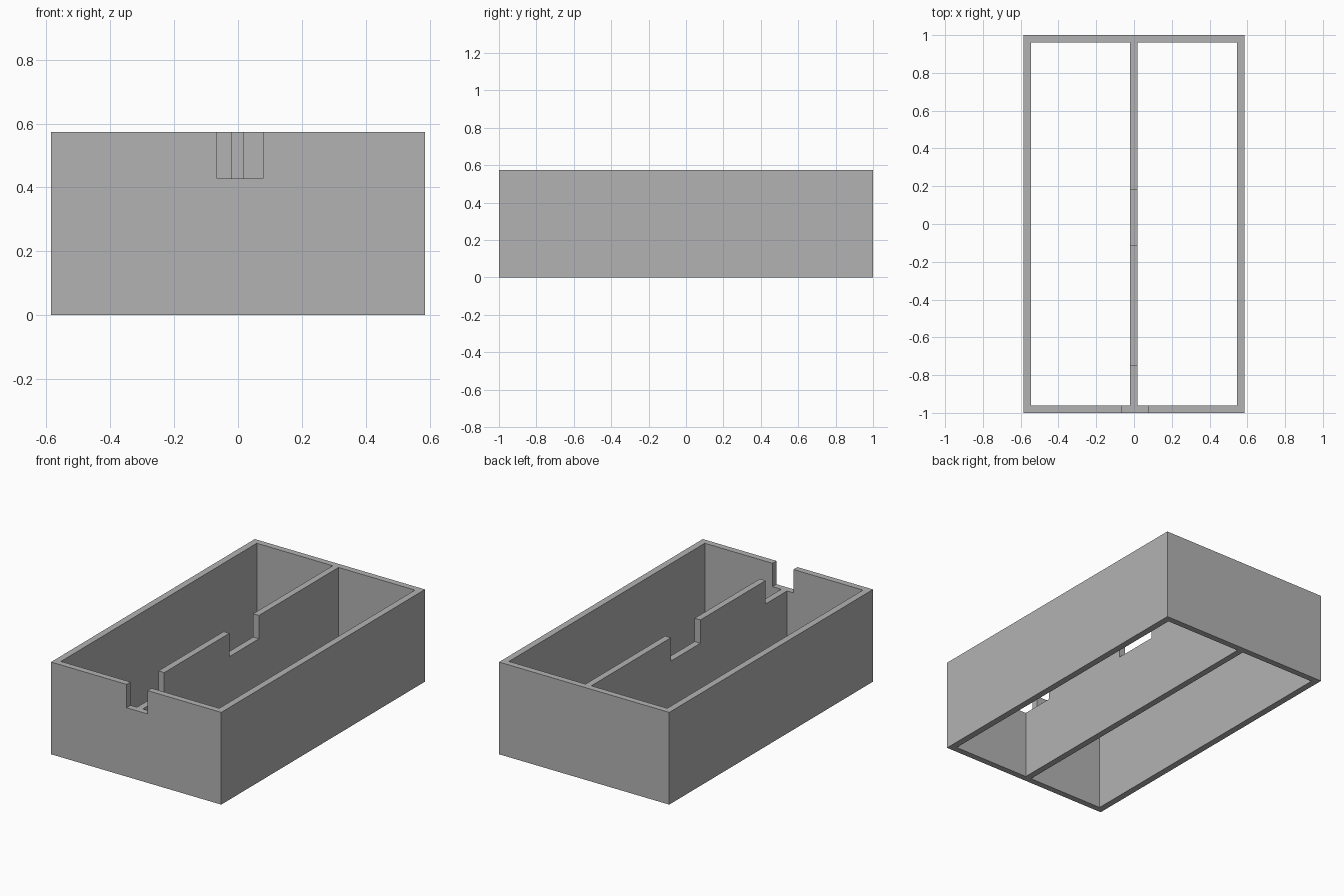
import bpy

cube = bpy.data.objects.get("Cube")
if cube:
    bpy.data.objects.remove(cube, do_unlink=True)

HALF_X, HALF_Y, HEIGHT = 0.585, 1.0, 0.573
INNER_X, INNER_Y = 0.544, 0.961
DIV_LEFT, DIV_RIGHT = 0.018, -0.022
NOTCH_Z = 0.428
OVER = 0.1  # how far cutters reach past the surfaces

grey = bpy.data.materials.new("plain grey")
grey.use_nodes = True
colour = (0.45, 0.45, 0.45, 1)
grey.diffuse_color = colour
grey.node_tree.nodes["Principled BSDF"].inputs["Base Color"].default_value = colour


def box(name, low, high):
    """Axis-aligned box between two corners."""
    bpy.ops.mesh.primitive_cube_add(size=1)
    ob = bpy.context.object
    ob.name = ob.data.name = name
    for v in ob.data.vertices:
        v.co = [lo if c < 0 else hi for c, lo, hi in zip(v.co, low, high)]
    ob.data.materials.append(grey)
    return ob


# Solid block that becomes the open divided frame
tray = box("divided_tray", (-HALF_X, -HALF_Y, 0), (HALF_X, HALF_Y, HEIGHT))


def cut(name, x, y, z_low):
    """Remove a box, open at the top, from the tray."""
    cutter = box(name, (x[0], y[0], z_low), (x[1], y[1], HEIGHT + OVER))
    cutter.hide_render = True
    mod = tray.modifiers.new(name, 'BOOLEAN')
    mod.operation = 'DIFFERENCE'
    mod.solver = 'EXACT'
    mod.object = cutter
    bpy.context.view_layer.objects.active = tray
    bpy.ops.object.modifier_apply(modifier=mod.name)
    bpy.data.objects.remove(cutter, do_unlink=True)


# Two compartments, open above and below, leaving the thin divider
cut("right_compartment", (-INNER_X, DIV_RIGHT), (-INNER_Y, INNER_Y), -OVER)
cut("left_compartment", (DIV_LEFT, INNER_X), (-INNER_Y, INNER_Y), -OVER)

# Notch in the front wall, then the gaps along the divider
cut("front_notch", (-0.066, 0.078), (-HALF_Y - OVER, -INNER_Y + 0.02), NOTCH_Z)
cut("divider_front_gap", (-0.05, 0.05), (-INNER_Y, -0.75), NOTCH_Z)
cut("divider_middle_gap", (-0.05, 0.05), (-0.11, 0.18), NOTCH_Z)
